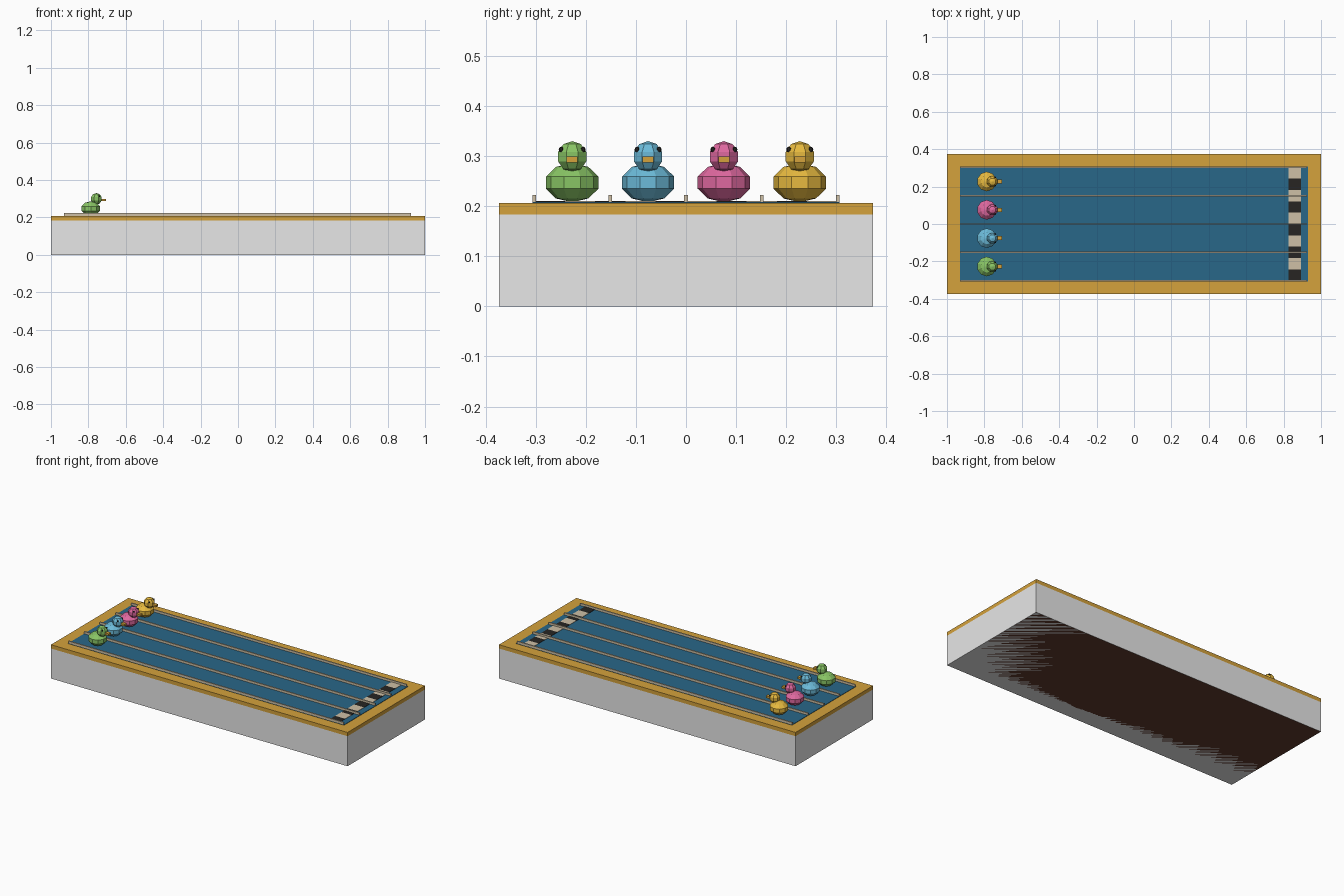
import bpy, bmesh, math
from mathutils import Matrix

if "Cube" in bpy.data.objects:
    bpy.data.objects.remove(bpy.data.objects["Cube"])


def mat(name, r, g, b):
    m = bpy.data.materials.new(name)
    m.diffuse_color = (r, g, b, 1)
    m.use_nodes = True
    m.node_tree.nodes["Principled BSDF"].inputs["Base Color"].default_value = m.diffuse_color
    return m


GREY = mat("light_grey", 0.8, 0.8, 0.8)
GOLD = mat("gold", 0.66, 0.36, 0.045)
WATER = mat("water_blue", 0.022, 0.135, 0.25)
BEIGE = mat("beige", 0.62, 0.53, 0.38)
BLACK = mat("black", 0.02, 0.018, 0.016)
BROWN = mat("dark_brown", 0.115, 0.044, 0.027)
DUCK_COLOURS = [
    mat("green", 0.25, 0.56, 0.13),
    mat("sky_blue", 0.15, 0.50, 0.70),
    mat("pink", 0.74, 0.14, 0.35),
    mat("yellow", 0.80, 0.49, 0.05),
]


def finish(name, bm, materials):
    me = bpy.data.meshes.new(name)
    bm.to_mesh(me)
    bm.free()
    for m in materials:
        me.materials.append(m)
    ob = bpy.data.objects.new(name, me)
    bpy.context.collection.objects.link(ob)
    return ob


def add_box(bm, x0, x1, y0, y1, z0, z1, index=0):
    M = (Matrix.Translation(((x0 + x1) / 2, (y0 + y1) / 2, (z0 + z1) / 2))
         @ Matrix.Diagonal((x1 - x0, y1 - y0, z1 - z0, 1)))
    for v in bmesh.ops.create_cube(bm, size=1, matrix=M)["verts"]:
        for f in v.link_faces:
            f.material_index = index


def box(name, material, *bounds):
    bm = bmesh.new()
    add_box(bm, *bounds)
    return finish(name, bm, [material])


def ball(name, material, centre, radii, segments, rings, turn=0):
    bm = bmesh.new()
    M = (Matrix.Translation(centre) @ Matrix.Diagonal((*radii, 1))
         @ Matrix.Rotation(turn, 4, "Z"))
    bmesh.ops.create_uvsphere(bm, u_segments=segments, v_segments=rings,
                              radius=1, matrix=M)
    return finish(name, bm, [material])


# Tank, underside panel, rim and water
box("tank", GREY, -1, 1, -0.373, 0.373, 0, 0.183)
box("underside_panel", BROWN, -0.999, 0.999, -0.372, 0.372, 0, 0.01)
box("rim", GOLD, -1, 1, -0.373, 0.373, 0.183, 0.206)
box("water", WATER, -0.93, 0.93, -0.307, 0.307, 0.2, 0.2085)

# Lane dividers
for i in range(5):
    y = -0.303 + i * 0.1515
    box(f"lane_divider_{i + 1}", BEIGE, -0.93, 0.926,
        y - 0.0037, y + 0.0037, 0.206, 0.222)

# Chequered finish line
bm = bmesh.new()
for i in range(10):
    y = -0.3025 + i * 0.0605
    add_box(bm, 0.825, 0.892, y, y + 0.0605, 0.207, 0.2105, (i + 1) % 2)
finish("finish_line", bm, [BEIGE, BLACK])

# Ducks, one in each lane
for i, colour in enumerate(DUCK_COLOURS):
    y = -0.2273 + i * 0.1515
    n = i + 1
    ball(f"duck_body_{n}", colour, (-0.787, y, 0.247),
         (0.055, 0.055, 0.039), 10, 5)
    ball(f"duck_head_{n}", colour, (-0.757, y, 0.299),
         (0.032, 0.032, 0.031), 8, 5, math.pi / 8)
    box(f"duck_beak_{n}", GOLD, -0.74, -0.706, y - 0.011, y + 0.011,
        0.287, 0.299)
    for side, s in (("left", 1), ("right", -1)):
        ball(f"duck_eye_{side}_{n}", BLACK, (-0.742, y + s * 0.022, 0.313),
             (0.005, 0.005, 0.006), 6, 4)
